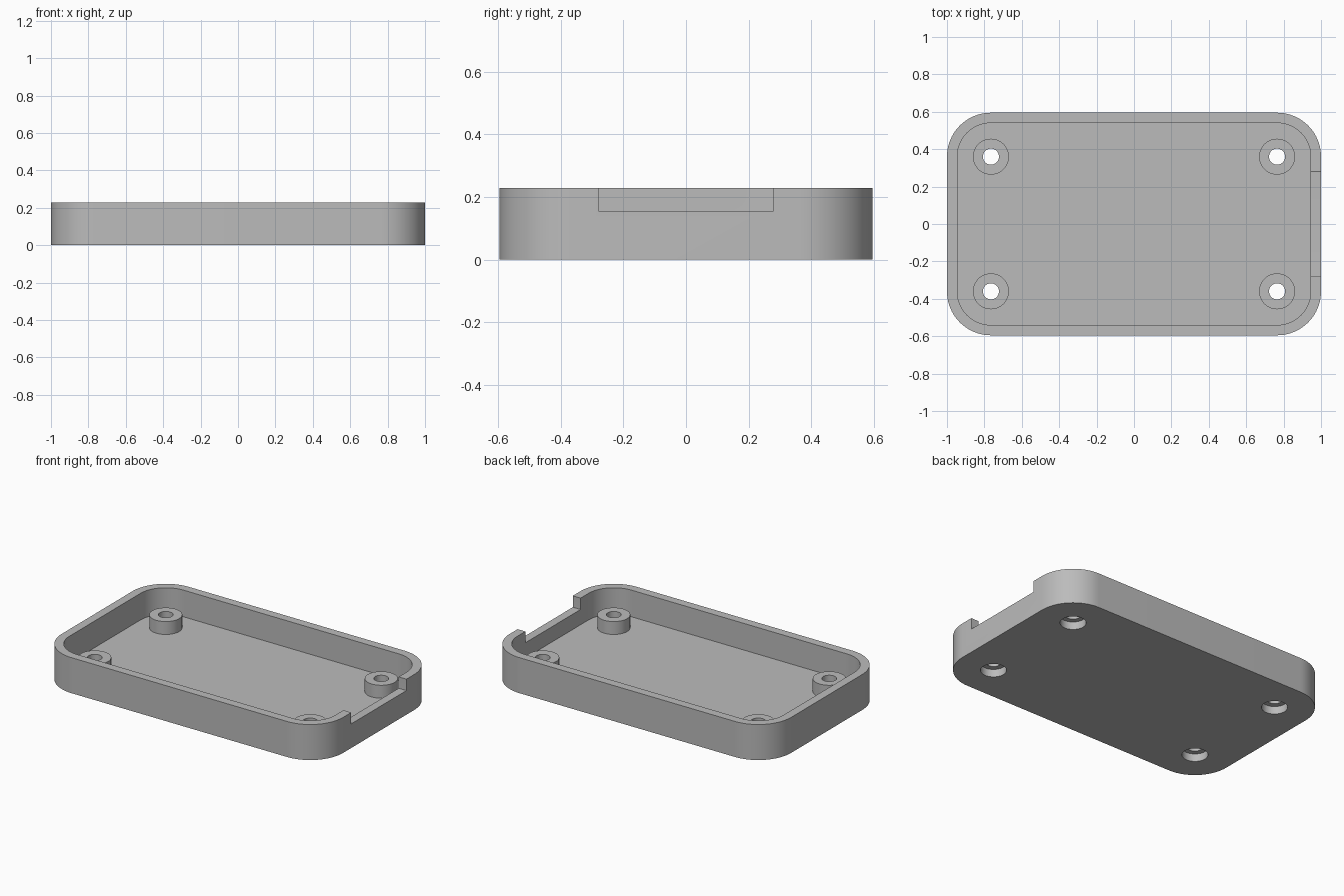
import bpy
import bmesh
from math import sin, cos, pi
from mathutils import Matrix, Vector

cube = bpy.data.objects.get("Cube")
if cube:
    bpy.data.objects.remove(cube, do_unlink=True)

# Overall sizes
HALF_X, HALF_Y, HEIGHT = 1.0, 0.595, 0.228
CORNER, WALL, FLOOR = 0.235, 0.055, 0.057
BOSS_X, BOSS_Y, BOSS_TOP = 0.765, 0.36, 0.14

grey = bpy.data.materials.new("plain grey")
grey.use_nodes = True
colour = (0.5, 0.5, 0.5, 1)
grey.diffuse_color = colour
grey.node_tree.nodes["Principled BSDF"].inputs["Base Color"].default_value = colour


def rounded_rect(half_w, half_h, radius, steps=12):
    """Outline of a rectangle with round corners, counter-clockwise."""
    points = []
    for quarter, (sx, sy) in enumerate([(1, 1), (-1, 1), (-1, -1), (1, -1)]):
        for i in range(steps + 1):
            a = (quarter + i / steps) * pi / 2
            points.append((sx * (half_w - radius) + radius * cos(a),
                           sy * (half_h - radius) + radius * sin(a)))
    return points


def circle(radius, steps=48):
    return [(radius * cos(2 * pi * i / steps), radius * sin(2 * pi * i / steps))
            for i in range(steps)]


def prism(name, outline, bottom, top, place=Matrix()):
    """Extrude an outline from bottom to top, then place it."""
    bm = bmesh.new()
    face = bm.faces.new([bm.verts.new((u, v, bottom)) for u, v in outline])
    extruded = bmesh.ops.extrude_face_region(bm, geom=[face])["geom"]
    verts = [g for g in extruded if isinstance(g, bmesh.types.BMVert)]
    bmesh.ops.translate(bm, verts=verts, vec=Vector((0, 0, top - bottom)))
    bm.transform(place)
    bmesh.ops.recalc_face_normals(bm, faces=bm.faces)
    mesh = bpy.data.meshes.new(name)
    bm.to_mesh(mesh)
    bm.free()
    mesh.materials.append(grey)
    obj = bpy.data.objects.new(name, mesh)
    bpy.context.collection.objects.link(obj)
    return obj


def combine(target, tool, operation):
    """Apply a boolean and throw the tool away."""
    mod = target.modifiers.new("boolean", "BOOLEAN")
    mod.operation, mod.solver, mod.object = operation, "EXACT", tool
    bpy.context.view_layer.objects.active = target
    bpy.ops.object.modifier_apply(modifier=mod.name)
    bpy.data.objects.remove(tool, do_unlink=True)


def end_notch(name, half_w, sill, radius, x_from, x_to):
    """Cutter through an end wall, open at the top, with a round-cornered sill."""
    half_h = 0.2
    # Outline u runs along y, v along z, extrusion along x
    axes = Matrix(((0, 0, 1, 0), (1, 0, 0, 0),
                   (0, 1, 0, sill + half_h), (0, 0, 0, 1)))
    return prism(name, rounded_rect(half_w, half_h, radius), x_from, x_to, axes)


# Tray shell
tray = prism("tray", rounded_rect(HALF_X, HALF_Y, CORNER, 20), 0, HEIGHT)
cavity = prism("cavity", rounded_rect(HALF_X - WALL, HALF_Y - WALL, CORNER - WALL, 20),
               FLOOR, HEIGHT + 0.1)
combine(tray, cavity, "DIFFERENCE")

# Screw bosses, with through holes and counterbores underneath
for sx in (-1, 1):
    for sy in (-1, 1):
        spot = Matrix.Translation((sx * BOSS_X, sy * BOSS_Y, 0))
        combine(tray, prism("boss", circle(0.096), FLOOR - 0.02, BOSS_TOP, spot), "UNION")
        combine(tray, prism("screw_hole", circle(0.043), -0.1, 0.3, spot), "DIFFERENCE")
        combine(tray, prism("counterbore", circle(0.076), -0.1, 0.05, spot), "DIFFERENCE")

# Wide square notch at one end, recessed round port at the other
combine(tray, end_notch("wide_notch", 0.28, 0.155, 0.001, 0.9, 1.1), "DIFFERENCE")
combine(tray, end_notch("port_notch", 0.175, 0.168, 0.06, -1.1, -0.9), "DIFFERENCE")
combine(tray, end_notch("port_recess", 0.25, 0.13, 0.09, -1.1, -0.977), "DIFFERENCE")

# Smooth the round walls, keep the edges crisp
bpy.ops.object.select_all(action="DESELECT")
tray.select_set(True)
bpy.context.view_layer.objects.active = tray
bpy.ops.object.shade_smooth_by_angle(angle=pi / 6)
